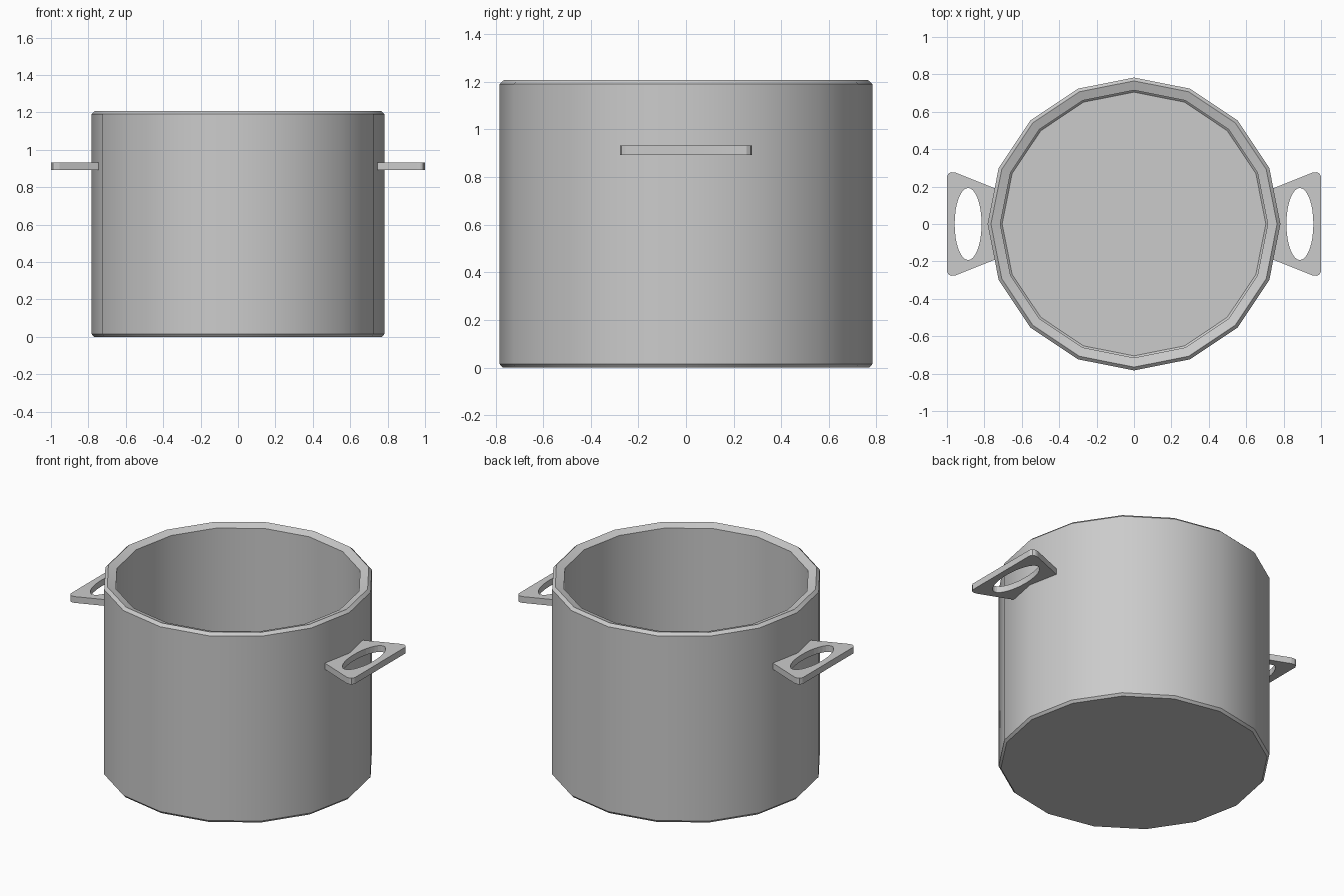
import bpy, bmesh
from math import sin, cos, tau, radians

if "Cube" in bpy.data.objects:
    bpy.data.objects.remove(bpy.data.objects["Cube"])

SIDES = 16


def lathe(name, profile):
    """Revolve an (r, z) profile that starts and ends on flat caps."""
    bm = bmesh.new()
    rings = [[bm.verts.new((r * cos(tau * i / SIDES), r * sin(tau * i / SIDES), z))
              for i in range(SIDES)] for r, z in profile]
    for a, b in zip(rings, rings[1:]):
        for i in range(SIDES):
            j = (i + 1) % SIDES
            bm.faces.new((a[i], a[j], b[j], b[i]))
    bm.faces.new(rings[0][::-1])
    bm.faces.new(rings[-1])
    bmesh.ops.recalc_face_normals(bm, faces=bm.faces)
    mesh = bpy.data.meshes.new(name)
    bm.to_mesh(mesh)
    bm.free()
    obj = bpy.data.objects.new(name, mesh)
    bpy.context.collection.objects.link(obj)
    return obj


def select_only(obj):
    bpy.ops.object.select_all(action='DESELECT')
    obj.select_set(True)
    bpy.context.view_layer.objects.active = obj


def handle(name, side):
    """Flat tapered plate with an oval grip hole."""
    half = [(0.73, 0.185), (0.955, 0.275), (0.975, 0.277), (0.99, 0.271), (1.0, 0.255)]
    outline = [(x, -y) for x, y in half] + [(x, y) for x, y in reversed(half)]
    hole = [(0.887 + 0.072 * cos(tau * i / 32), 0.193 * sin(tau * i / 32)) for i in range(32)]
    curve = bpy.data.curves.new(name, 'CURVE')
    curve.dimensions = '2D'
    curve.fill_mode = 'BOTH'
    curve.extrude = 0.02
    for pts in (outline, hole):
        spline = curve.splines.new('POLY')
        spline.points.add(len(pts) - 1)
        for p, (x, y) in zip(spline.points, pts):
            p.co = (side * x, side * y, 0, 1)
        spline.use_cyclic_u = True
    obj = bpy.data.objects.new(name, curve)
    obj.location.z = 0.912
    bpy.context.collection.objects.link(obj)
    select_only(obj)
    bpy.ops.object.convert(target='MESH')
    bpy.ops.object.shade_flat()


# Pot body: chamfered base, outer wall, rim, inner wall and floor
pot = lathe("pot_body", [
    (0.77, 0.0), (0.783, 0.015), (0.783, 1.19), (0.765, 1.207),
    (0.715, 1.19), (0.715, 0.08), (0.705, 0.07)])
select_only(pot)
bpy.ops.object.shade_smooth_by_angle(angle=radians(30))

# Side handles
handle("handle_right", 1)
handle("handle_left", -1)
